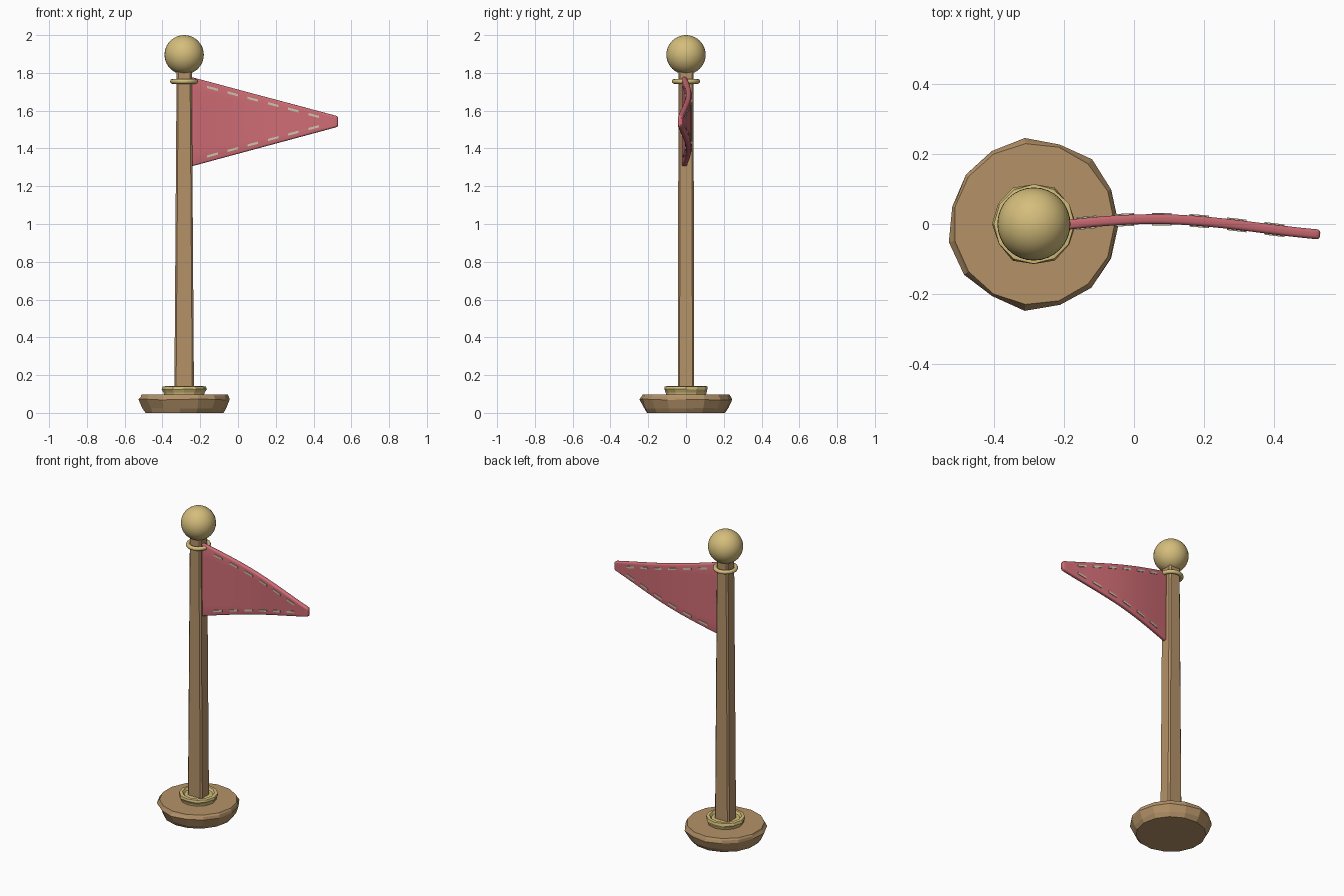
import bpy, bmesh, math, random
from mathutils import Vector

cube = bpy.data.objects.get("Cube")
if cube:
    bpy.data.objects.remove(cube, do_unlink=True)

random.seed(4)
PX = -0.285          # pole axis


def material(name, rgb):
    m = bpy.data.materials.new(name)
    m.use_nodes = True
    m.diffuse_color = (*rgb, 1)
    m.node_tree.nodes["Principled BSDF"].inputs["Base Color"].default_value = (*rgb, 1)
    return m


WOOD = material("wood", (0.46, 0.29, 0.14))
GOLD = material("brass", (0.66, 0.51, 0.2))
CLOTH = material("rose cloth", (0.62, 0.15, 0.175))
THREAD = material("pale thread", (0.6, 0.56, 0.42))


def make(name, bm, mat, smooth=None):
    bmesh.ops.recalc_face_normals(bm, faces=bm.faces)
    me = bpy.data.meshes.new(name)
    bm.to_mesh(me)
    bm.free()
    me.materials.append(mat)
    ob = bpy.data.objects.new(name, me)
    bpy.context.collection.objects.link(ob)
    if smooth:
        bpy.ops.object.select_all(action='DESELECT')
        ob.select_set(True)
        bpy.context.view_layer.objects.active = ob
        bpy.ops.object.shade_smooth_by_angle(angle=math.radians(smooth))
    return ob


def skin(bm, loops, capped=True):
    """Join equal closed loops of points into a surface."""
    rings = [[bm.verts.new(p) for p in loop] for loop in loops]
    n = len(rings[0])
    for a, b in zip(rings, rings[1:]):
        for i in range(n):
            j = (i + 1) % n
            bm.faces.new((a[i], a[j], b[j], b[i]))
    if capped:
        bm.faces.new(rings[0][::-1])
        bm.faces.new(rings[-1])


def lathe(name, profile, sides, mat, jitter=0.0):
    """Hand-carved turned part: (radius, height, wobble share) profile."""
    bm = bmesh.new()
    loops = []
    for r, z, wob in profile:
        loop = []
        for i in range(sides):
            a = math.tau * i / sides
            rr = r + random.uniform(-jitter, jitter) * wob
            loop.append((PX + rr * math.cos(a), rr * math.sin(a),
                         z + random.uniform(-jitter, jitter) * wob * 0.5))
        loops.append(loop)
    skin(bm, loops)
    return make(name, bm, mat)


# Base and collar
lathe("base", [(0.208, 0, 0), (0.222, 0.025, 1), (0.243, 0.07, 1),
               (0.236, 0.088, 0.5), (0.23, 0.098, 0)], 15, WOOD, 0.006)
lathe("collar", [(0.104, 0.09, 0), (0.108, 0.108, 0.4), (0.117, 0.125, 1),
                 (0.114, 0.14, 0.6), (0.095, 0.142, 0), (0.085, 0.128, 0)],
      12, GOLD, 0.004)

# Pole, chamfered and tapered
bm = bmesh.new()
loops = []
for z, hx, hy in ((0.09, 0.052, 0.043), (1.82, 0.04, 0.04)):
    c = 0.009
    loops.append([(PX + sx * x, sy * y, z)
                  for sx, sy, pts in ((1, 1, ((hx, hy - c), (hx - c, hy))),
                                      (-1, 1, ((hx - c, hy), (hx, hy - c))),
                                      (-1, -1, ((hx, hy - c), (hx - c, hy))),
                                      (1, -1, ((hx - c, hy), (hx, hy - c))))
                  for x, y in pts])
skin(bm, loops)
make("pole", bm, WOOD)

# Neck ring
bm = bmesh.new()
loops = []
for k in range(9):
    t = math.tau * k / 8
    r, z = 0.062 + 0.013 * math.cos(t), 1.755 + 0.013 * math.sin(t)
    loops.append([(PX + r * math.cos(math.tau * i / 24),
                   r * math.sin(math.tau * i / 24), z) for i in range(24)])
skin(bm, loops, capped=False)
bmesh.ops.remove_doubles(bm, verts=bm.verts, dist=1e-5)
make("neck_ring", bm, GOLD, 60)

# Ball finial
bm = bmesh.new()
bmesh.ops.create_uvsphere(bm, u_segments=32, v_segments=20, radius=0.104)
bmesh.ops.translate(bm, verts=bm.verts, vec=(PX, 0, 1.896))
make("ball_finial", bm, GOLD, 60)

# Pennant
X0, X1 = -0.255, 0.53


def wave(x):
    return 0.022 * math.cos((x - 0.06) * 5.2) - 0.008 - 0.012 * max(0, x - 0.1)


def edge(x, side):
    t = (x - X0) / (X1 - X0)
    return 1.78 - 0.21 * t if side > 0 else 1.303 + 0.212 * t


def cloth_point(x, v):
    lo, hi = edge(x, -1), edge(x, 1)
    return Vector((x, wave(x), lo + (hi - lo) * v))


bm = bmesh.new()
NX, NV = 28, 6
grid = [[bm.verts.new(cloth_point(X0 + (X1 - X0) * i / NX, j / NV))
         for j in range(NV + 1)] for i in range(NX + 1)]
for i in range(NX):
    for j in range(NV):
        bm.faces.new((grid[i][j], grid[i + 1][j], grid[i + 1][j + 1], grid[i][j + 1]))
pennant = make("pennant", bm, CLOTH, 50)
sol = pennant.modifiers.new("thickness", 'SOLIDIFY')
sol.thickness, sol.offset = 0.028, 0
bev = pennant.modifiers.new("soft edges", 'BEVEL')
bev.width, bev.segments, bev.limit_method = 0.01, 3, 'ANGLE'
bev.angle_limit = math.radians(50)

# Running stitches along both edges, on both faces
bm = bmesh.new()
for side in (1, -1):
    for face in (1, -1):
        for k in range(6):
            x = -0.135 + 0.107 * k
            loops = []
            for s in (-0.028, 0, 0.028):
                xx = x + s
                z = edge(xx, side) - side * 0.03
                y = wave(xx) + face * 0.014
                loops.append([(xx, y + dy * face, z + dz) for dy, dz in
                              ((-0.004, -0.006), (0.004, -0.006),
                               (0.004, 0.006), (-0.004, 0.006))])
            skin(bm, loops)
make("stitches", bm, THREAD)
